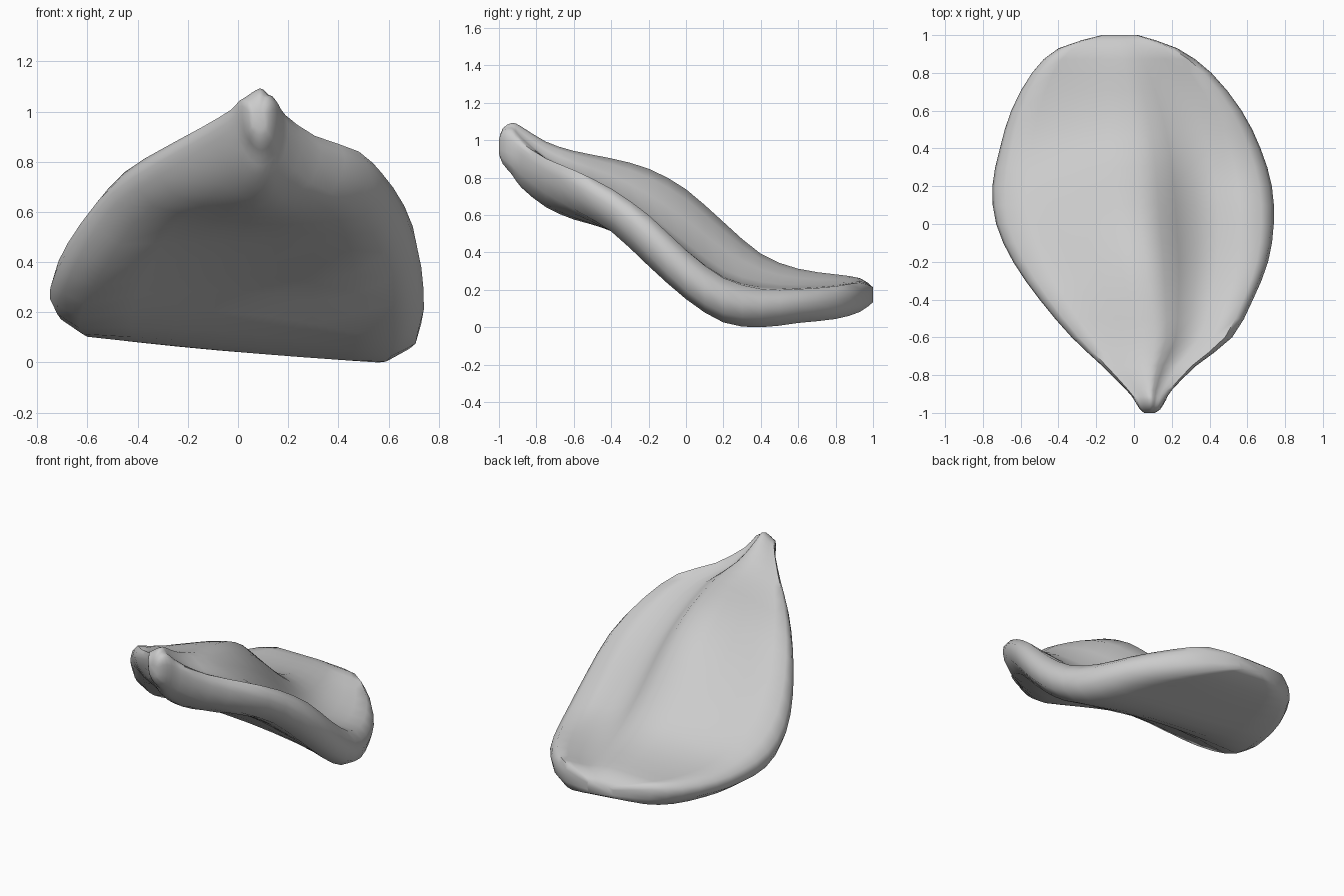
import bpy, math

if "Cube" in bpy.data.objects:
    bpy.data.objects.remove(bpy.data.objects["Cube"])

# Stations along the petal: y, left x, right x, then top heights of left rim,
# central crest, valley, right rim, then rim thickness and underside bulge
STATIONS = [
    (-1.00, .055, .11, 1.01, 1.02, 1.02, 1.01, .06, .01),
    (-.98, .03, .14, 1.05, 1.08, 1.07, 1.05, .12, .05),
    (-.93, .00, .17, 1.06, 1.11, 1.08, 1.04, .14, .09),
    (-.88, -.04, .20, 1.02, 1.09, 1.03, 1.00, .14, .12),
    (-.75, -.17, .33, .95, 1.01, .92, .92, .16, .13),
    (-.60, -.33, .52, .87, .96, .84, .86, .19, .10),
    (-.40, -.50, .63, .77, .92, .74, .76, .23, .02),
    (-.20, -.64, .71, .62, .865, .59, .62, .30, -.08),
    (.00, -.73, .74, .47, .755, .43, .43, .30, -.12),
    (.20, -.75, .73, .36, .58, .29, .28, .26, -.05),
    (.40, -.71, .67, .30, .41, .24, .22, .21, .01),
    (.60, -.65, .57, .28, .33, .23, .22, .185, .01),
    (.80, -.54, .41, .28, .30, .245, .235, .18, .00),
    (.93, -.40, .23, .28, .28, .265, .255, .16, .00),
    (1.00, -.17, .02, .23, .23, .23, .23, .08, .00),
]


def spline(a, b, c, d, t):
    return b + .5 * t * (c - a + t * (2 * a - 5 * b + 4 * c - d + t * (3 * (b - c) + d - a)))


def ease(a, b, t):
    return a + (b - a) * (.5 - .5 * math.cos(math.pi * t))


def top_height(t, left, crest, valley, right):
    if t < .52:
        return ease(left, crest, t / .52) * .5 + (left + (crest - left) * t / .52) * .5
    if t < .78:
        return ease(crest, valley, (t - .52) / .26)
    return ease(valley, right, (t - .78) / .22)


def section(row):
    """Closed ring: top surface, rounded right rim, underside, rounded left rim."""
    y, xl, xr, left, crest, valley, right, thick, bulge = row
    x = lambda t: xl + (xr - xl) * t

    def bottom(t):
        base = left + (right - left) * t - thick * (.8 + .2 * t)
        return base - bulge * math.sin(math.pi * t)

    ring = []
    for t in (.045, .12, .22, .32, .42, .52, .59, .65, .72, .8, .88, .955):
        ring.append((x(t), y, top_height(t, left, crest, valley, right)))
    for f, t in ((.2, .99), (.42, 1), (.72, .985)):
        ring.append((x(t), y, right + (bottom(1) - right) * f))
    for t in (.92, .82, .7, .58, .46, .34, .22, .08):
        ring.append((x(t), y, bottom(t)))
    for f, t in ((.72, .02), (.42, 0), (.2, .01)):
        ring.append((x(t), y, left + (bottom(0) - left) * f))
    return ring


# Smoothly resample the stations into rings
rows = []
last = len(STATIONS) - 1
for i in range(last):
    around = [STATIONS[min(max(k, 0), last)] for k in (i - 1, i, i + 1, i + 2)]
    for t in (0, .5):
        rows.append([spline(*v, t) for v in zip(*around)])
rows.append(STATIONS[-1])

# Loft the rings and close both ends
rings = [section(r) for r in rows]
n = len(rings[0])
verts = [p for ring in rings for p in ring]
faces = [(j * n + i, j * n + (i + 1) % n, (j + 1) * n + (i + 1) % n, (j + 1) * n + i)
         for j in range(len(rings) - 1) for i in range(n)]
faces += [tuple(reversed(range(n))), tuple(range(len(verts) - n, len(verts)))]

mesh = bpy.data.meshes.new("petal")
mesh.from_pydata(verts, [], faces)
low = min(v.co.z for v in mesh.vertices)
for v in mesh.vertices:
    v.co.z -= low
petal = bpy.data.objects.new("petal", mesh)
bpy.context.collection.objects.link(petal)

grey = bpy.data.materials.new("light grey")
grey.diffuse_color = (.6, .6, .6, 1)
grey.use_nodes = True
grey.node_tree.nodes["Principled BSDF"].inputs["Base Color"].default_value = grey.diffuse_color
mesh.materials.append(grey)

# Consistent outward faces and smooth shading
bpy.context.view_layer.objects.active = petal
petal.select_set(True)
bpy.ops.object.mode_set(mode='EDIT')
bpy.ops.mesh.select_all(action='SELECT')
bpy.ops.mesh.normals_make_consistent(inside=False)
bpy.ops.object.mode_set(mode='OBJECT')
bpy.ops.object.shade_smooth_by_angle(angle=math.radians(60))
